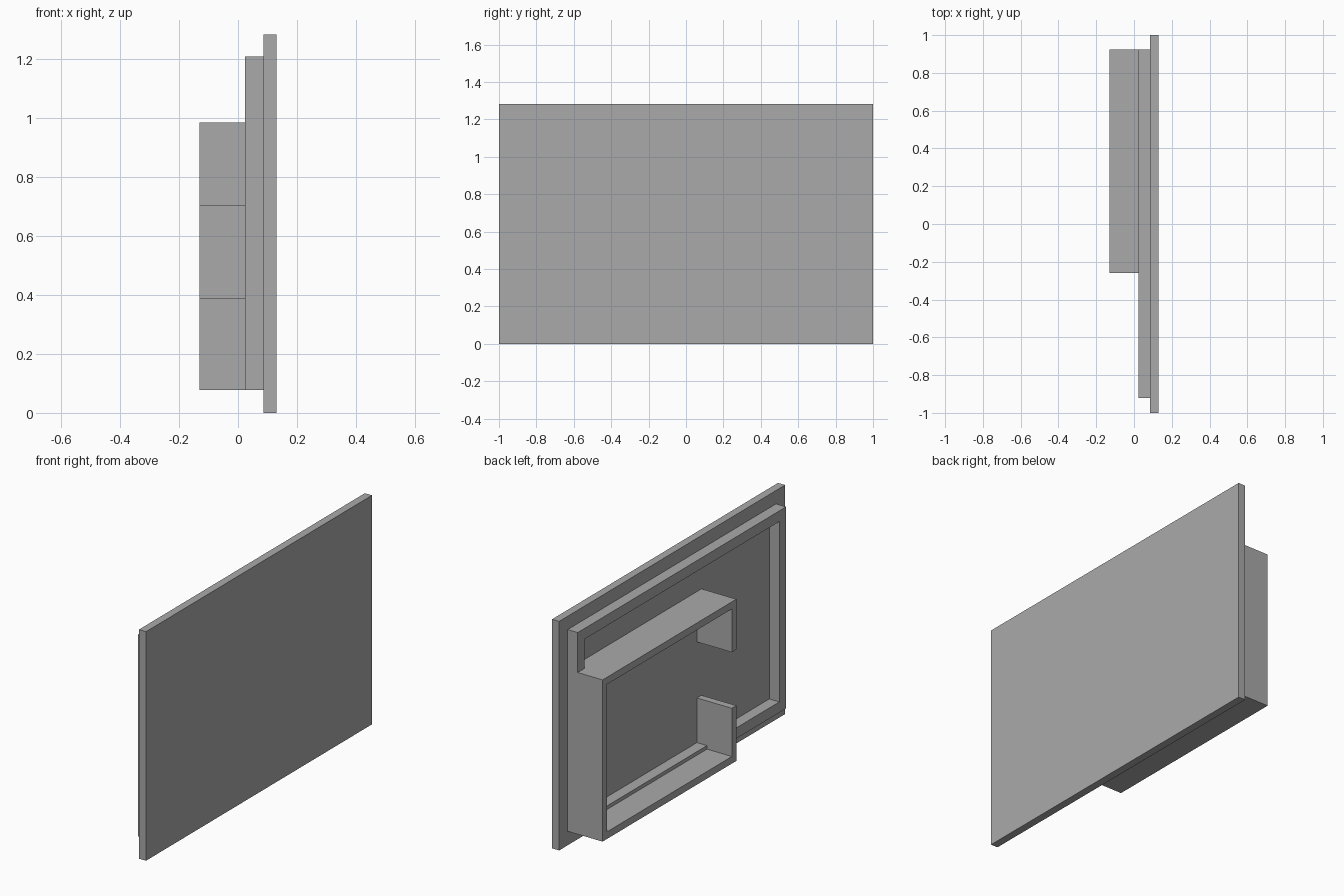
import bpy
import bmesh
from mathutils import Vector

if "Cube" in bpy.data.objects:
    bpy.data.objects.remove(bpy.data.objects["Cube"], do_unlink=True)

# Single flat grey
grey = bpy.data.materials.new("plain_grey")
grey.use_nodes = True
colour = (0.4, 0.4, 0.4, 1)
grey.diffuse_color = colour
grey.node_tree.nodes["Principled BSDF"].inputs["Base Color"].default_value = colour


def extrude_x(name, outline, x0, x1, hole=None):
    """Extrude a (y, z) outline from x0 to x1; a hole has matching corners."""
    bm = bmesh.new()

    def ring(points, x):
        return [bm.verts.new((x, y, z)) for y, z in points]

    n = len(outline)
    back, front = ring(outline, x0), ring(outline, x1)
    if hole:
        hole_back, hole_front = ring(hole, x0), ring(hole, x1)
    else:
        bm.faces.new(back)
        bm.faces.new(front)
    for i in range(n):
        j = (i + 1) % n
        bm.faces.new((back[i], back[j], front[j], front[i]))
        if hole:
            bm.faces.new((hole_back[i], hole_back[j], hole_front[j], hole_front[i]))
            bm.faces.new((back[i], back[j], hole_back[j], hole_back[i]))
            bm.faces.new((front[i], front[j], hole_front[j], hole_front[i]))
    bmesh.ops.recalc_face_normals(bm, faces=bm.faces)
    mesh = bpy.data.meshes.new(name)
    bm.to_mesh(mesh)
    bm.free()
    mesh.materials.append(grey)
    obj = bpy.data.objects.new(name, mesh)
    bpy.context.collection.objects.link(obj)
    return obj


def rect(y0, y1, z0, z1):
    return [(y0, z0), (y1, z0), (y1, z1), (y0, z1)]


# Depth planes, from the open side to the flat face
OPEN, STEP, PANEL, FACE = -0.13, 0.024, 0.086, 0.13
LEFT, RIGHT, BASE, TOP = 0.924, -0.92, 0.078, 1.208
RIM, WALL = 0.06, 0.04
END, SHELF = -0.26, 0.984
GAP_LOW, GAP_HIGH = 0.388, 0.702

# Flat front panel and the rectangular rim behind it
extrude_x("front_panel", rect(-1, 1, 0, 1.283), PANEL, FACE)
extrude_x("rear_rim", rect(RIGHT, LEFT, BASE, TOP), STEP, PANEL,
          rect(RIGHT + RIM, LEFT - RIM, BASE + RIM, TOP - RIM))

# Deep housing wall: a C shape with an opening in its end wall
c_shape = [
    (END, GAP_LOW), (END, BASE), (LEFT, BASE), (LEFT, SHELF), (END, SHELF),
    (END, GAP_HIGH), (END + WALL, GAP_HIGH), (END + WALL, SHELF - WALL),
    (LEFT - WALL, SHELF - WALL), (LEFT - WALL, BASE + WALL),
    (END + WALL, BASE + WALL), (END + WALL, GAP_LOW),
]
extrude_x("housing_wall", c_shape, OPEN, STEP)

# Housing walls carried through the rim to the panel
upper = [
    (END, GAP_HIGH), (END + WALL, GAP_HIGH), (END + WALL, SHELF - WALL),
    (LEFT - RIM, SHELF - WALL), (LEFT - RIM, SHELF), (END, SHELF),
]
extrude_x("upper_wall_root", upper, STEP, PANEL)
extrude_x("lower_wall_root", rect(END, END + WALL, BASE + RIM, GAP_LOW), STEP, PANEL)
